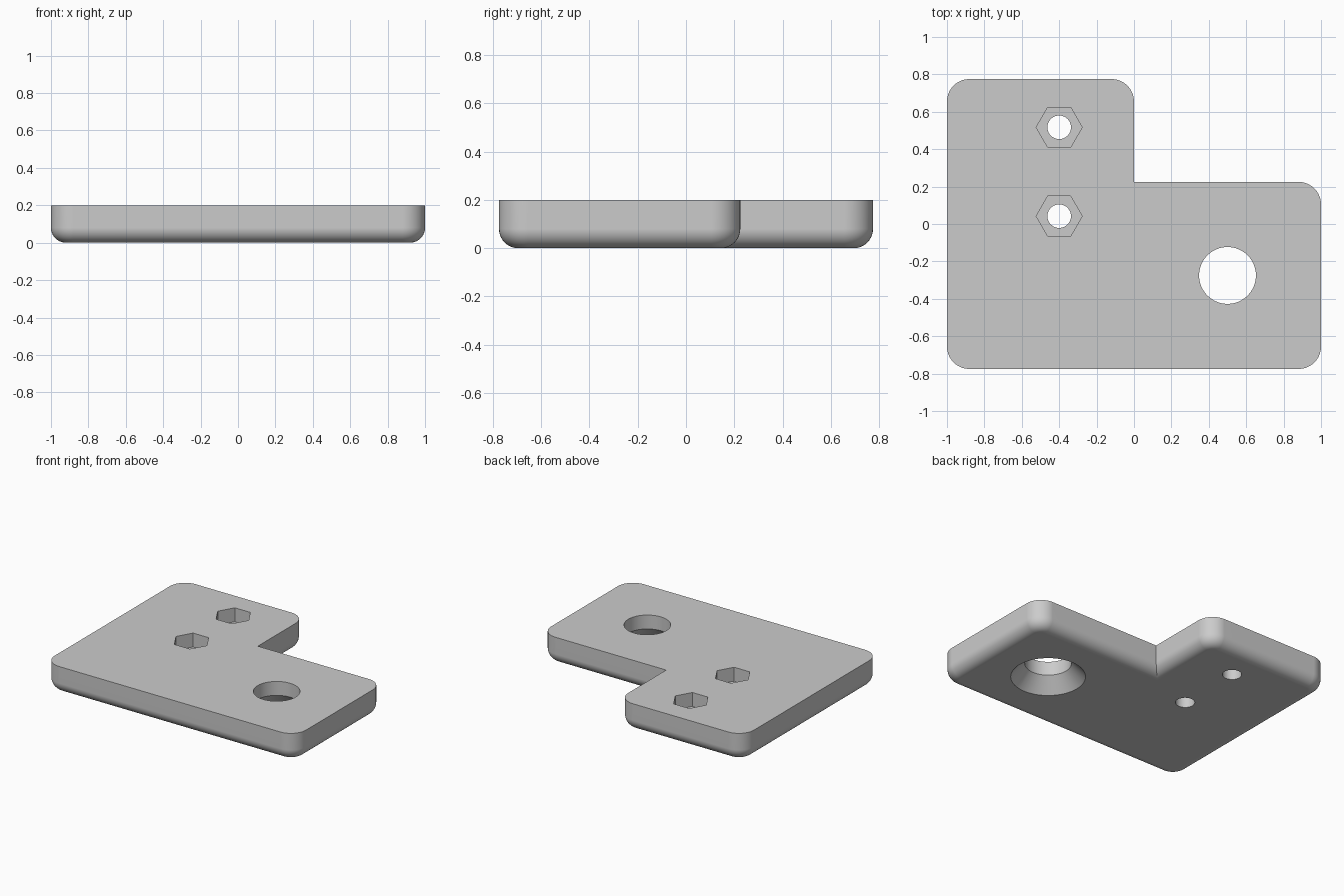
import bpy, bmesh
from math import sin, cos, pi, radians

cube = bpy.data.objects.get("Cube")
if cube:
    bpy.data.objects.remove(cube)

THICK = 0.2
CORNER = 0.12     # plan corner radius
FILLET = 0.08     # underside rounding
STEPS = 10

grey = bpy.data.materials.new("plain grey")
grey.use_nodes = True
colour = (0.6, 0.6, 0.6, 1)
grey.diffuse_color = colour
grey.node_tree.nodes["Principled BSDF"].inputs["Base Color"].default_value = colour


def loft(name, rings):
    """Solid skin through rings of equal length, ordered from bottom to top."""
    bm = bmesh.new()
    loops = [[bm.verts.new(p) for p in ring] for ring in rings]
    n = len(loops[0])
    for low, high in zip(loops, loops[1:]):
        for i in range(n):
            j = (i + 1) % n
            bm.faces.new((low[i], low[j], high[j], high[i]))
    bm.faces.new(loops[0][::-1])
    bm.faces.new(loops[-1])
    bmesh.ops.recalc_face_normals(bm, faces=bm.faces)
    mesh = bpy.data.meshes.new(name)
    bm.to_mesh(mesh)
    bm.free()
    mesh.materials.append(grey)
    obj = bpy.data.objects.new(name, mesh)
    bpy.context.collection.objects.link(obj)
    return obj


def outline(inset, z):
    """L-shaped plan with rounded outer corners and a sharp inner corner."""
    # corner x, y, and the start angle of its arc (None = sharp inner corner)
    corners = [(-1, -0.775, pi), (1, -0.775, 1.5 * pi), (1, 0.225, 0),
               (0, 0.225, None), (0, 0.775, 0), (-1, 0.775, 0.5 * pi)]
    pts = []
    for x, y, start in corners:
        if start is None:
            pts.append((x - inset, y - inset, z))
            continue
        mid = start + pi / 4
        cx = x - CORNER * (1 if cos(mid) > 0 else -1)
        cy = y - CORNER * (1 if sin(mid) > 0 else -1)
        r = CORNER - inset
        for k in range(STEPS + 1):
            a = start + k / STEPS * pi / 2
            pts.append((cx + r * cos(a), cy + r * sin(a), z))
    return pts


def turned(name, x, y, profile, sides):
    """Stack of regular rings given as (radius, z)."""
    return loft(name, [[(x + r * cos(2 * pi * i / sides), y + r * sin(2 * pi * i / sides), z)
                        for i in range(sides)] for r, z in profile])


# Plate with a rounded underside edge
rings = []
for k in range(STEPS + 1):
    a = k / STEPS * pi / 2
    rings.append(outline(FILLET * (1 - sin(a)), FILLET * (1 - cos(a))))
rings.append(outline(0, THICK))
plate = loft("corner_plate", rings)

# Cutters: countersunk round hole, and two bolt holes with hexagonal nut pockets
cutters = [turned("countersunk_hole_cutter", 0.5, -0.275,
                  [(0.29, -0.05), (0.152, 0.1), (0.152, 0.3)], 64)]
for label, y in (("front", 0.042), ("back", 0.517)):
    cutters.append(turned(label + "_bolt_hole_cutter", -0.4, y, [(0.063, -0.1), (0.063, 0.3)], 40))
    cutters.append(turned(label + "_nut_pocket_cutter", -0.4, y, [(0.123, 0.1), (0.123, 0.3)], 6))

bpy.ops.object.select_all(action='DESELECT')
bpy.context.view_layer.objects.active = plate
plate.select_set(True)
for cutter in cutters:
    cut = plate.modifiers.new(cutter.name, 'BOOLEAN')
    cut.operation = 'DIFFERENCE'
    cut.solver = 'EXACT'
    cut.object = cutter
    bpy.ops.object.modifier_apply(modifier=cut.name)
for cutter in cutters:
    bpy.data.objects.remove(cutter)

# Smooth roundings, crisp rims, flat broad faces
bpy.ops.object.shade_smooth_by_angle(angle=radians(30))
weighted = plate.modifiers.new("flat_broad_faces", 'WEIGHTED_NORMAL')
weighted.keep_sharp = True
